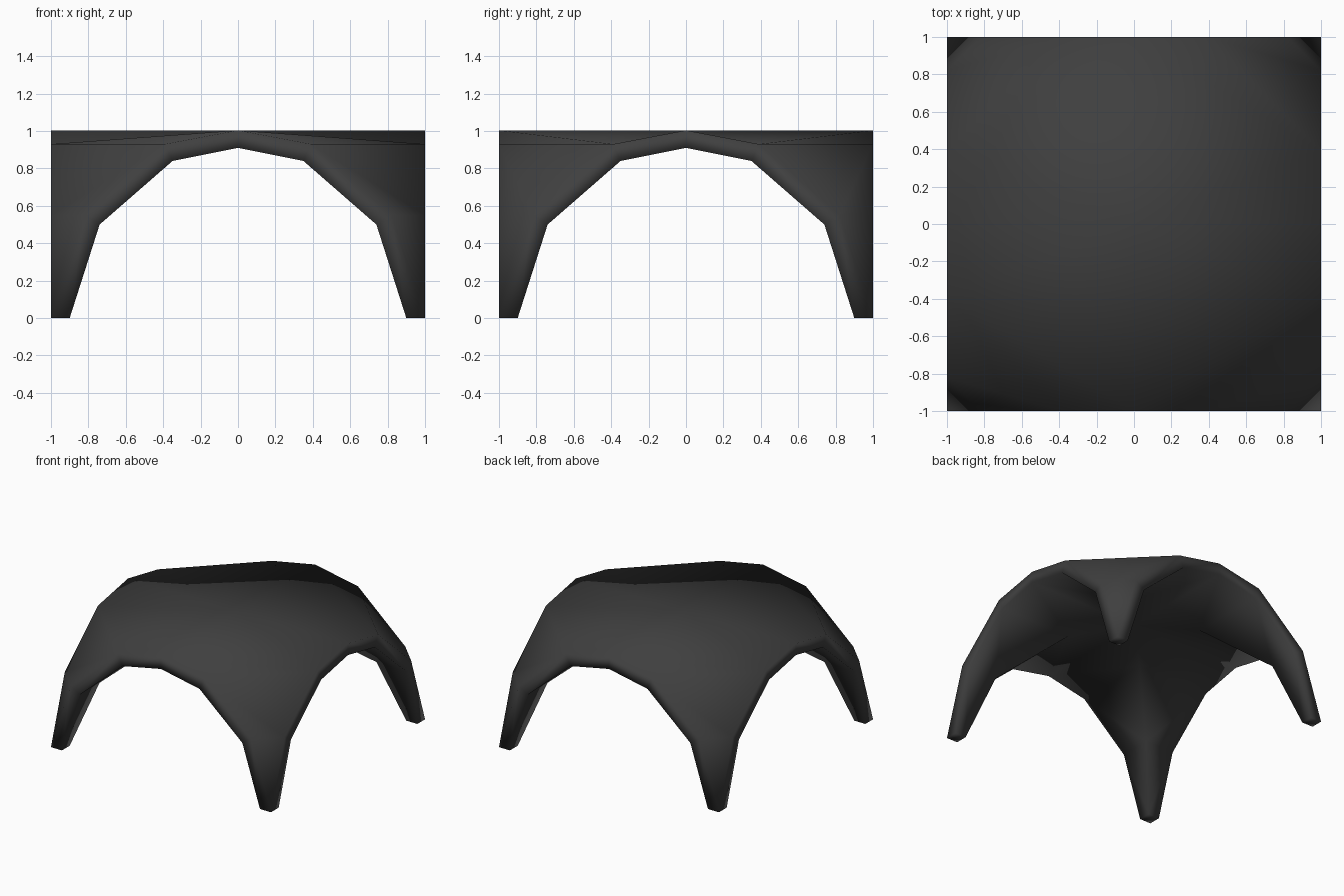
import bpy
import bmesh

cube = bpy.data.objects.get("Cube")
if cube:
    bpy.data.objects.remove(cube, do_unlink=True)

# Half arch profiles (distance from the middle of a side, height), crown to foot
OUTER = [(0, 1.004), (0.39, 0.93), (0.82, 0.55), (1.0, 0.0)]
INNER = [(0, 0.91), (0.35, 0.84), (0.74, 0.5), (0.9, 0.0)]

charcoal = bpy.data.materials.new("charcoal")
charcoal.use_nodes = True
color = (0.05, 0.05, 0.05, 1)
charcoal.diffuse_color = color
shader = charcoal.node_tree.nodes["Principled BSDF"]
shader.inputs["Base Color"].default_value = color
shader.inputs["Roughness"].default_value = 0.8

bm = bmesh.new()


def add_face(points, sx, sy):
    """Add a face from points, dropping repeats, mirrored by the two signs."""
    unique = list(dict.fromkeys(points))
    bm.faces.new([bm.verts.new((x * sx, y * sy, z)) for x, y, z in unique])


def front_edge(profile):
    return [(d, 1, z) for d, z in profile]


def side_edge(profile):
    return [(1, d, z) for d, z in profile]


front_out, side_out = front_edge(OUTER), side_edge(OUTER)
groin = [(d, d, z) for d, z in INNER]
crown = (0, 0, OUTER[0][1])

for sx in (1, -1):
    for sy in (1, -1):
        # Outer crown, fanned from the shoulder on the side edge
        fan = [front_out[1], front_out[0], crown, side_out[0]]
        for p, q in zip(fan, fan[1:]):
            add_face([side_out[1], p, q], sx, sy)
        # Outer skin of the leg
        for i in (1, 2):
            add_face([front_out[i], front_out[i + 1], side_out[i + 1], side_out[i]], sx, sy)
        # Arch rims, and crossing tunnels that meet along the groin
        for edge in (front_edge, side_edge):
            o, n = edge(OUTER), edge(INNER)
            for i in range(3):
                add_face([o[i], n[i], n[i + 1], o[i + 1]], sx, sy)
                add_face([n[i], groin[i], groin[i + 1], n[i + 1]], sx, sy)
        # Square foot
        add_face([front_out[3], front_edge(INNER)[3], groin[3], side_edge(INNER)[3]], sx, sy)

bmesh.ops.remove_doubles(bm, verts=bm.verts, dist=0.001)
bmesh.ops.recalc_face_normals(bm, faces=bm.faces)
for face in bm.faces:
    face.smooth = True

mesh = bpy.data.meshes.new("four_legged_canopy")
bm.to_mesh(mesh)
bm.free()
mesh.materials.append(charcoal)
canopy = bpy.data.objects.new("four_legged_canopy", mesh)
bpy.context.collection.objects.link(canopy)
